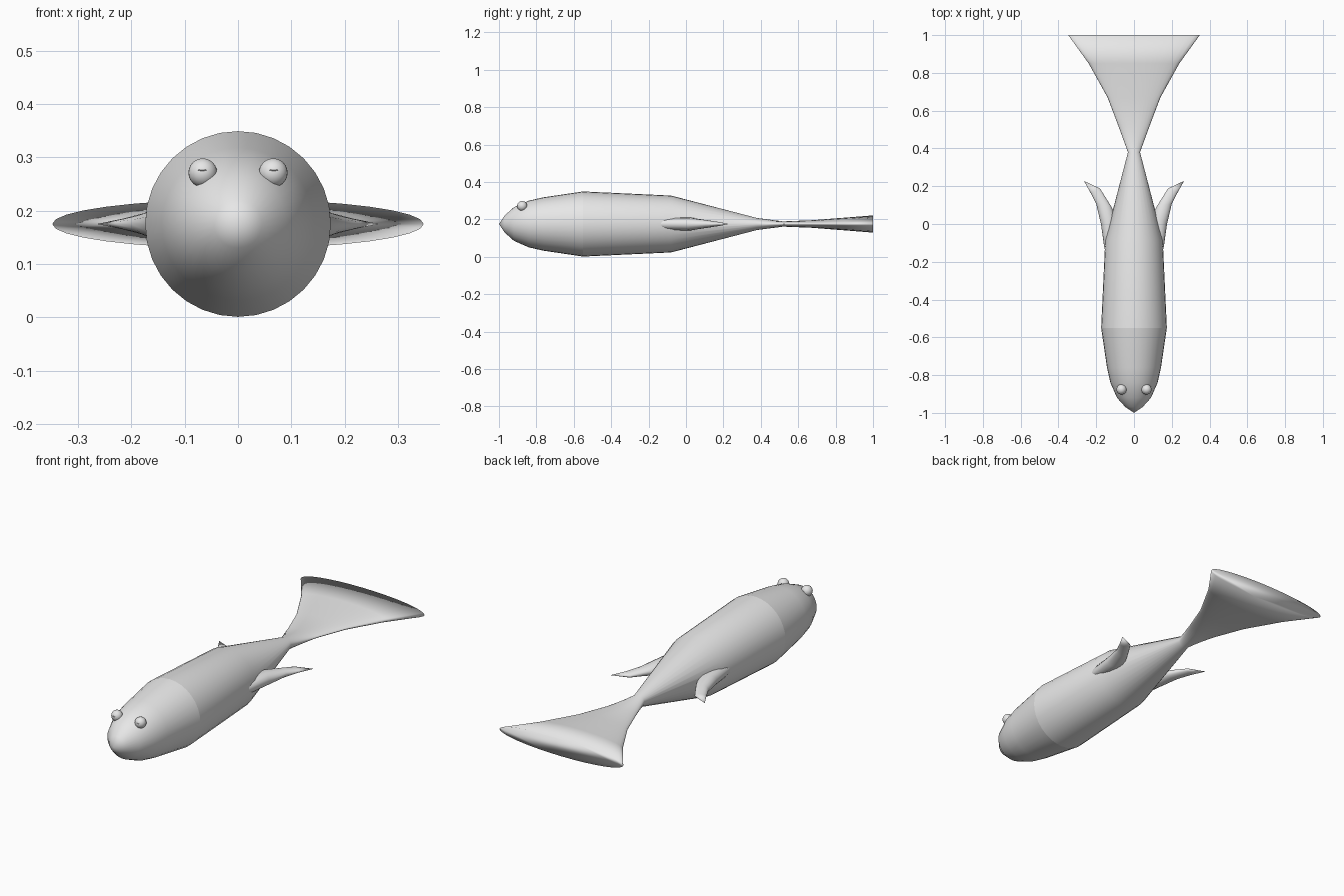
import bpy, bmesh, math
from mathutils import Vector

if "Cube" in bpy.data.objects:
    bpy.data.objects.remove(bpy.data.objects["Cube"])

AXIS_Z = 0.175   # height of the body's centre line

grey = bpy.data.materials.new("light grey")
grey.diffuse_color = (0.8, 0.8, 0.8, 1)
grey.use_nodes = True
grey.node_tree.nodes["Principled BSDF"].inputs["Base Color"].default_value = grey.diffuse_color


def finish(name, bm):
    """Turn a bmesh into a smooth-shaded object."""
    bmesh.ops.remove_doubles(bm, verts=bm.verts, dist=1e-5)
    bmesh.ops.recalc_face_normals(bm, faces=bm.faces)
    for f in bm.faces:
        f.smooth = True
    mesh = bpy.data.meshes.new(name)
    bm.to_mesh(mesh)
    bm.free()
    mesh.materials.append(grey)
    obj = bpy.data.objects.new(name, mesh)
    bpy.context.collection.objects.link(obj)
    return obj


def loft(name, sections, n=32, cap_end=False):
    """Skin elliptical rings given as (centre, half-width vector, half height)."""
    bm = bmesh.new()
    rings = []
    for c, u, h in sections:
        ring = []
        for i in range(n):
            a = 2 * math.pi * i / n
            ring.append(bm.verts.new(Vector(c) + Vector(u) * math.cos(a)
                                     + Vector((0, 0, h * math.sin(a)))))
        rings.append(ring)
    for r0, r1 in zip(rings, rings[1:]):
        for i in range(n):
            j = (i + 1) % n
            bm.faces.new((r0[i], r0[j], r1[j], r1[i]))
    if cap_end:
        bm.faces.new(rings[-1])
    return finish(name, bm)


def along_y(profile):
    """Rings across the y axis from (y, half width, half height)."""
    return [((0, y, AXIS_Z), (w, 0, 0), h) for y, w, h in profile]


# Head: rounded, slightly pointed snout
loft("head", along_y([(y, r, r) for y, r in [
    (-1.0, 0), (-0.97, 0.045), (-0.92, 0.09), (-0.84, 0.125),
    (-0.76, 0.143), (-0.55, 0.174)]]))

# Body narrowing to the tail root, then flaring into a flat, wide tail
loft("body_and_tail", along_y([
    (-0.55, 0.174, 0.174), (-0.08, 0.152, 0.152), (0.38, 0.032, 0.032),
    (0.52, 0.083, 0.014), (0.67, 0.14, 0.02), (0.85, 0.24, 0.034),
    (1.0, 0.348, 0.046)]), cap_end=True)

# Side fins: outer edge x, y, inner edge x, y, half height
FIN = [
    (0.13, -0.24, 0.10, -0.15, 0.012),
    (0.158, -0.12, 0.10, -0.02, 0.034),
    (0.175, 0.0, 0.10, 0.05, 0.034),
    (0.20, 0.106, 0.122, 0.095, 0.022),
    (0.23, 0.165, 0.18, 0.188, 0.011),
    (0.265, 0.228, 0.265, 0.228, 0.0),
]
for side, label in ((1, "right"), (-1, "left")):
    loft(label + "_fin", [
        ((side * (ox + ix) / 2, (oy + iy) / 2, AXIS_Z),
         (side * (ox - ix) / 2, (oy - iy) / 2, 0), h)
        for ox, oy, ix, iy, h in FIN], n=16)

    # Eye ball
    bm = bmesh.new()
    bmesh.ops.create_uvsphere(bm, u_segments=24, v_segments=12, radius=0.027)
    eye = finish(label + "_eye", bm)
    eye.location = (side * 0.066, -0.876, 0.271)

    # Narrow pupil slit just proud of the eye
    bm = bmesh.new()
    bmesh.ops.create_uvsphere(bm, u_segments=12, v_segments=6, radius=1)
    pupil = finish(label + "_pupil", bm)
    pupil.scale = (0.008, 0.003, 0.0015)
    pupil.location = (side * 0.067, -0.902, 0.276)
